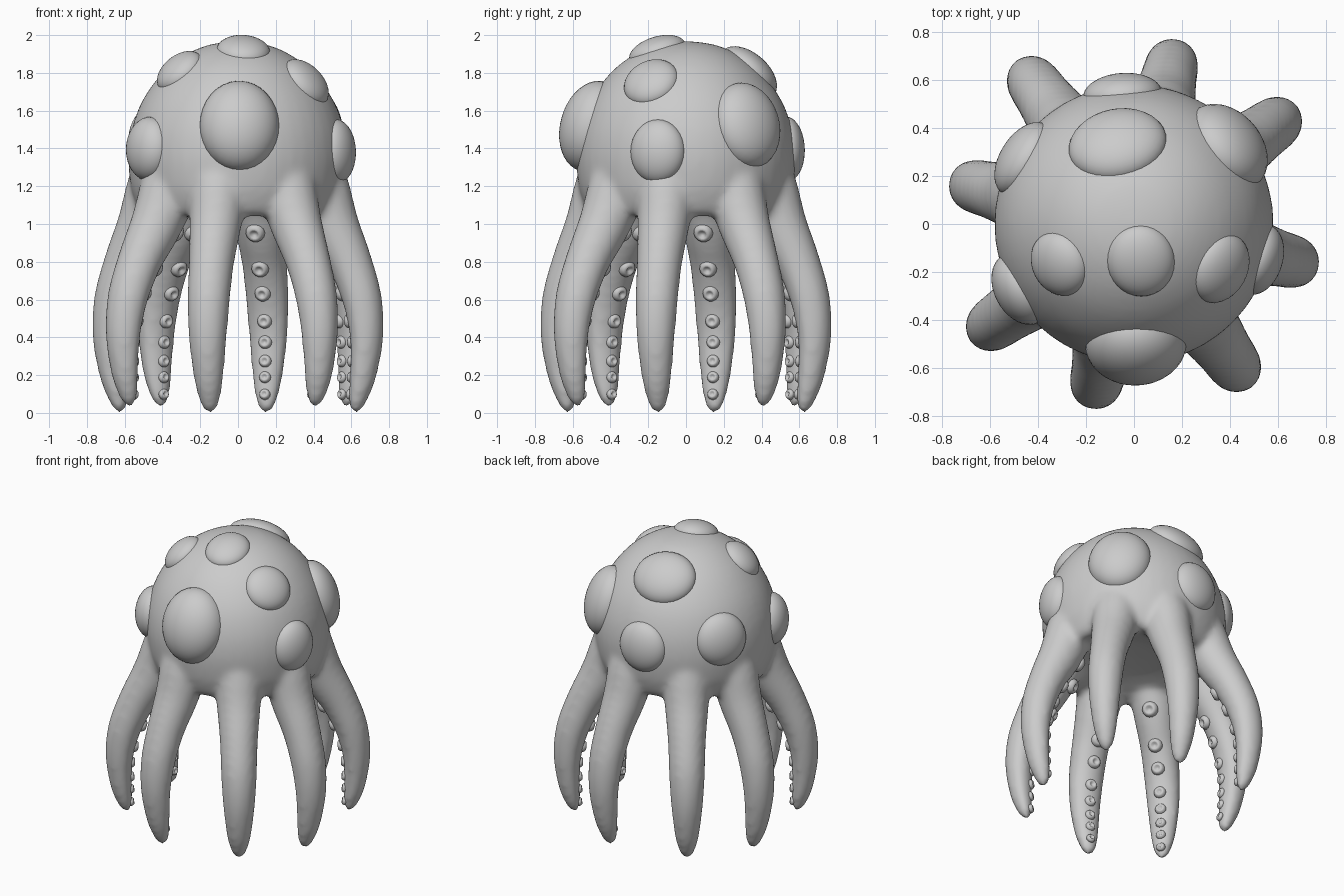
import bpy, bmesh, math
from mathutils import Vector, Matrix
from mathutils.bvhtree import BVHTree

if "Cube" in bpy.data.objects:
    bpy.data.objects.remove(bpy.data.objects["Cube"])

# head outline (radius, z), top to underside
HEAD = [(0, 1.97), (0.15, 1.95), (0.28, 1.895), (0.40, 1.80), (0.50, 1.665), (0.558, 1.52),
        (0.58, 1.38), (0.575, 1.25), (0.553, 1.14), (0.50, 1.045), (0.38, 1.06), (0.2, 1.10), (0, 1.11)]
# arm spines (distance from axis, z, thickness radius): four straighter arms, four spread wider
SPINE = [(0.41, 1.31, 0.15), (0.455, 1.17, 0.155), (0.515, 1.0, 0.14), (0.605, 0.8, 0.122), (0.667, 0.6, 0.115),
         (0.687, 0.4, 0.103), (0.67, 0.2, 0.082), (0.648, 0.09, 0.062), (0.637, 0.025, 0.04), (0.635, 0.0, 0.018)]
SPREAD = [0, 0, 0.012, 0.027, 0.04, 0.05, 0.06, 0.065, 0.067, 0.067]
WIDE = [(r + s, z + 0.5 * s, t) for (r, z, t), s in zip(SPINE, SPREAD)]
ARMS = [(math.radians(-13.4 + 90 * k), SPINE) for k in range(4)]
ARMS += [(math.radians(35.5 + 90 * k), WIDE) for k in range(4)]
# head bumps: point to aim at, half width, half height, rise above the skin
BUMPS = [((0.01, -0.56, 1.535), 0.205, 0.238, 0.11), ((-0.49, -0.28, 1.40), 0.155, 0.165, 0.075),
         ((0.56, -0.16, 1.385), 0.145, 0.165, 0.06), ((0.42, 0.35, 1.535), 0.195, 0.225, 0.085),
         ((-0.05, 0.57, 1.40), 0.16, 0.165, 0.053), ((-0.47, 0.28, 1.46), 0.165, 0.17, 0.06),
         ((-0.07, 0.34, 1.81), 0.20, 0.175, 0.06), ((-0.32, -0.17, 1.82), 0.135, 0.135, 0.05),
         ((0.03, -0.16, 1.94), 0.138, 0.15, 0.045), ((0.37, -0.19, 1.76), 0.147, 0.145, 0.05)]


def smooth_path(pts, n=5):
    """Catmull-Rom through the points."""
    p = [Vector(q) for q in pts]
    p = [2 * p[0] - p[1]] + p + [2 * p[-1] - p[-2]]
    out = []
    for i in range(1, len(p) - 2):
        a, b, c, d = p[i - 1:i + 3]
        for k in range(n):
            t = k / n
            out.append(0.5 * (2 * b + (c - a) * t + (2 * a - 5 * b + 4 * c - d) * t * t
                              + (3 * b - a - 3 * c + d) * t ** 3))
    return out + [p[-2]]


def skin_rings(bm, rings):
    """Bridge rings of points into a closed tube."""
    vs = [[bm.verts.new(p) for p in r] for r in rings]
    n = len(vs[0])
    for a, b in zip(vs, vs[1:]):
        for i in range(n):
            bm.faces.new((a[i], a[(i + 1) % n], b[(i + 1) % n], b[i]))
    bm.faces.new(vs[0])
    bm.faces.new(vs[-1])


def lathe(bm, prof, n, mat=Matrix()):
    skin_rings(bm, [[mat @ Vector((max(r, 1e-3) * math.cos(2 * math.pi * i / n),
                                   max(r, 1e-3) * math.sin(2 * math.pi * i / n), z))
                     for i in range(n)] for r, z in prof])


def finish(bm, name):
    bmesh.ops.recalc_face_normals(bm, faces=bm.faces)
    for f in bm.faces:
        f.smooth = True
    me = bpy.data.meshes.new(name)
    bm.to_mesh(me)
    bm.free()
    ob = bpy.data.objects.new(name, me)
    bpy.context.collection.objects.link(ob)
    return ob


def facing(loc, normal):
    """Matrix placing local z along a normal."""
    return Matrix.Translation(loc) @ normal.to_track_quat('Z', 'Y').to_matrix().to_4x4()


# head
body = bmesh.new()
lathe(body, [tuple(p) for p in smooth_path(HEAD, 3)], 48)
bmesh.ops.recalc_face_normals(body, faces=body.faces)
skin = BVHTree.FromBMesh(body)

# arms merged into the head, flatter inside, with dimpled suckers along the inside of each
SUCKER = [(0, 0.12), (0.25, 0.15), (0.5, 0.42), (0.72, 0.5), (0.95, 0.32), (1.15, 0.02), (1.25, -0.5)]
suckers = bmesh.new()
for ang, spine in ARMS:
    path = smooth_path(spine)
    out, side = Vector((math.cos(ang), math.sin(ang), 0)), Vector((-math.sin(ang), math.cos(ang), 0))
    rings, frames = [], []
    for i, p in enumerate(path):
        d = path[min(i + 1, len(path) - 1)] - path[max(i - 1, 0)]
        nrm = (Vector((0, 0, d.x)) - out * d.y).normalized()
        c = out * p.x + Vector((0, 0, p.y))
        flat = min(1, max(0.72, 0.72 + 0.28 * (p.y - 0.4) / 0.5))
        rings.append([c + p.z * (nrm * math.cos(a) * (flat if math.cos(a) < 0 else 1) + side * math.sin(a))
                      for a in (2 * math.pi * k / 16 for k in range(16))])
        frames.append((c - nrm * p.z * flat, -nrm))
    skin_rings(body, rings)
    for h in (0.95, 0.76, 0.63, 0.485, 0.375, 0.275, 0.19, 0.1):
        i = next(k for k in range(len(frames)) if frames[k][0].z < h and path[k].y < 1.1)
        (a, na), (b, nb) = frames[i - 1], frames[i]
        f = (h - a.z) / (b.z - a.z)
        nrm = na.lerp(nb, f).normalized()
        r = 0.022 + 0.022 * h
        lathe(suckers, [(u * r, v * r) for u, v in SUCKER], 14, facing(a.lerp(b, f), nrm))
ob = finish(body, "body_and_arms")
m = ob.modifiers.new("blend", 'REMESH')
m.mode = 'VOXEL'
m.voxel_size = 0.018
m.use_smooth_shade = True
m = ob.modifiers.new("soften", 'SMOOTH')
m.factor = 0.5
m.iterations = 14
finish(suckers, "suckers")

# rounded bumps on the head, sunk so only a dome shows
bm = bmesh.new()
core = Vector((0, 0, 1.4))
for aim, rx, ry, rise in BUMPS:
    loc, nrm, _, _ = skin.ray_cast(core, (Vector(aim) - core).normalized())
    nrm = (nrm + (loc - core).normalized()).normalized()
    sink = rx * ry * 0.9 + 0.015
    mat = facing(loc - nrm * sink, nrm) @ Matrix.Diagonal((rx * 1.03, ry * 1.03, sink + rise, 1))
    bmesh.ops.create_uvsphere(bm, u_segments=32, v_segments=20, radius=1, matrix=mat)
finish(bm, "head_bumps")
